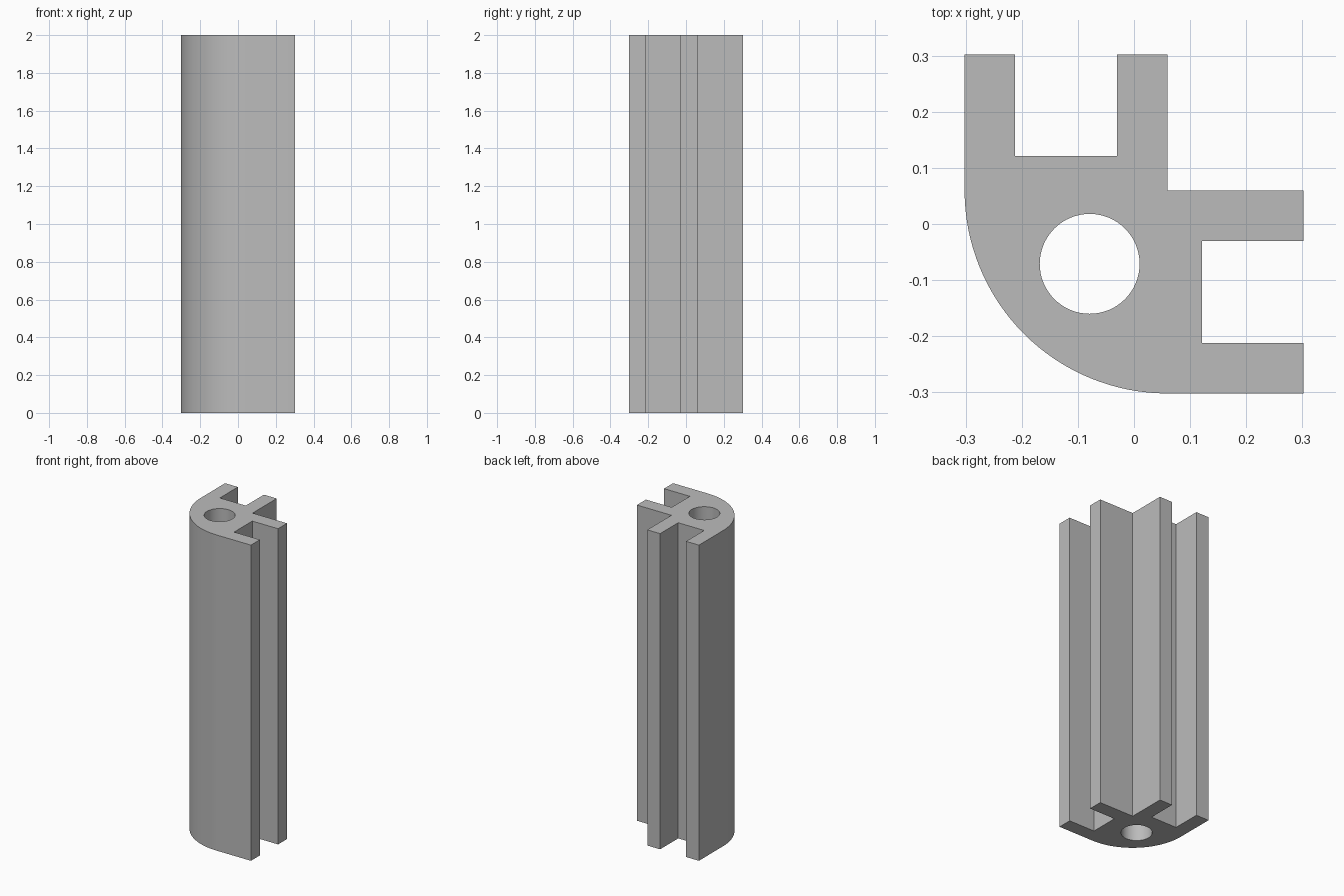
import bpy, bmesh
from math import cos, sin, pi, radians
from mathutils import Vector

cube = bpy.data.objects.get("Cube")
if cube:
    bpy.data.objects.remove(cube, do_unlink=True)

HEIGHT = 2.0
EDGE = 0.302      # half width of the section
LIP = -0.212      # inner face of the outer flange
RIB = -0.03       # slot side of the inner flange
CORNER = 0.06     # inner corner, also the centre of the outer curve
FLOOR = 0.121     # bottom of each slot


def arc(centre, radius, start, end, steps):
    return [(centre[0] + radius * cos(start + (end - start) * i / steps),
             centre[1] + radius * sin(start + (end - start) * i / steps))
            for i in range(steps + 1)]


# One arm with its slot, mirrored across the diagonal for the other
arm = [(EDGE, -EDGE), (EDGE, LIP), (FLOOR, LIP), (FLOOR, RIB),
       (EDGE, RIB), (EDGE, CORNER)]
other_arm = [(y, x) for x, y in reversed(arm)]
curve = arc((CORNER, CORNER), EDGE + CORNER, pi, 1.5 * pi, 32)
outline = arm + [(CORNER, CORNER)] + other_arm + curve
bore = arc((-0.079, -0.071), 0.089, 0, 2 * pi, 64)[:-1]

# Fill the section around the bore and extrude it upward
bm = bmesh.new()
edges = []
for loop in (outline, bore):
    verts = [bm.verts.new((x, y, 0)) for x, y in loop]
    edges += [bm.edges.new((v, verts[i - 1])) for i, v in enumerate(verts)]
bmesh.ops.triangle_fill(bm, use_beauty=True, edges=edges, normal=Vector((0, 0, 1)))
result = bmesh.ops.extrude_face_region(bm, geom=bm.faces[:], use_keep_orig=True)
top = [g for g in result["geom"] if isinstance(g, bmesh.types.BMVert)]
bmesh.ops.translate(bm, verts=top, vec=(0, 0, HEIGHT))
bmesh.ops.recalc_face_normals(bm, faces=bm.faces[:])

mesh = bpy.data.meshes.new("slotted_corner_post")
bm.to_mesh(mesh)
bm.free()
post = bpy.data.objects.new("slotted_corner_post", mesh)
bpy.context.collection.objects.link(post)

# Plain grey metal
grey = bpy.data.materials.new("grey_metal")
grey.use_nodes = True
colour = (0.5, 0.5, 0.5, 1)
grey.diffuse_color = colour
grey.node_tree.nodes["Principled BSDF"].inputs["Base Color"].default_value = colour
mesh.materials.append(grey)

# Smooth curved walls, sharp corners
bpy.ops.object.select_all(action="DESELECT")
post.select_set(True)
bpy.context.view_layer.objects.active = post
bpy.ops.object.shade_smooth_by_angle(angle=radians(30))
